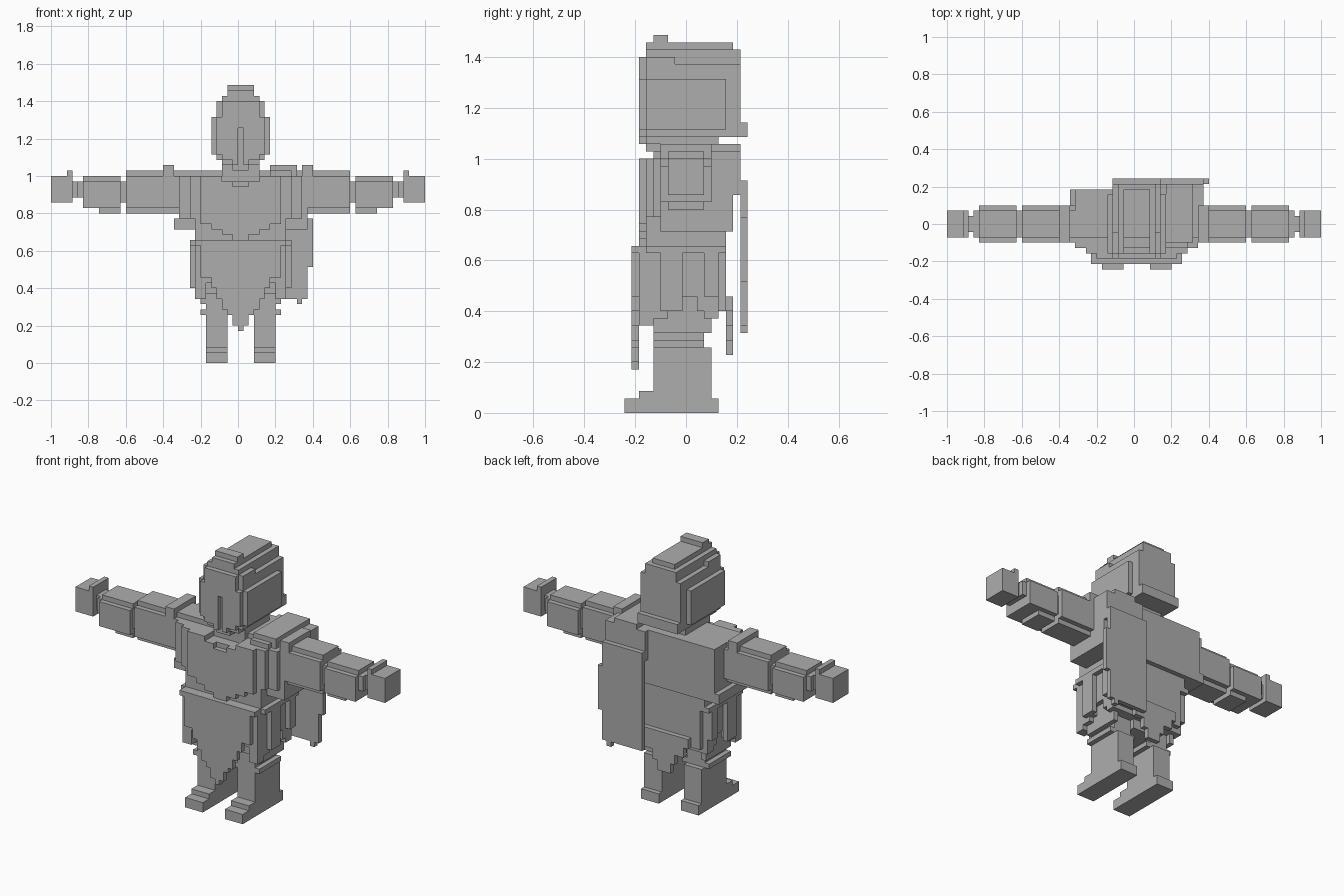
import bpy, bmesh, math

if "Cube" in bpy.data.objects:
    bpy.data.objects.remove(bpy.data.objects["Cube"])

U = 1 / 35          # edge length of one block
Y_SHIFT = -0.5      # blocks are offset by half a block in depth

grey = bpy.data.materials.new("plain_grey")
grey.diffuse_color = (0.42, 0.42, 0.42, 1)
grey.use_nodes = True
grey.node_tree.nodes["Principled BSDF"].inputs["Base Color"].default_value = grey.diffuse_color


def cells(boxes):
    """Blocks filled by boxes given as (x0, x1, y0, y1, z0, z1)."""
    return {(x, y, z) for x0, x1, y0, y1, z0, z1 in boxes
            for x in range(x0, x1) for y in range(y0, y1) for z in range(z0, z1)}


def part(name, boxes, cut=(), mirror=None):
    """Outer skin of the filled blocks; mirror is the sum of two mirrored x edges."""
    filled = cells(boxes) - cells(cut)
    if mirror is not None:
        filled |= {(mirror - 1 - x, y, z) for x, y, z in filled}
    bm = bmesh.new()
    verts = {}

    def corner(p):
        if p not in verts:
            verts[p] = bm.verts.new((p[0] * U, (p[1] + Y_SHIFT) * U, p[2] * U))
        return verts[p]

    for c in filled:
        for axis in range(3):
            a, b = (axis + 1) % 3, (axis + 2) % 3
            for side in (0, 1):
                n = list(c)
                n[axis] += 1 if side else -1
                if tuple(n) in filled:
                    continue
                ring = []
                for i, j in ((0, 0), (1, 0), (1, 1), (0, 1)):
                    p = list(c)
                    p[axis] += side
                    p[a] += i
                    p[b] += j
                    ring.append(corner(tuple(p)))
                bm.faces.new(ring if side else ring[::-1])
    bmesh.ops.dissolve_limit(bm, angle_limit=math.radians(1),
                             verts=bm.verts[:], edges=bm.edges[:])
    me = bpy.data.meshes.new(name)
    bm.to_mesh(me)
    bm.free()
    me.materials.append(grey)
    ob = bpy.data.objects.new(name, me)
    bpy.context.collection.objects.link(ob)
    return ob


# Boots and legs
part("boots", [(3, 7, -8, 5, 0, 2), (3, 7, -6, 4, 2, 3), (3, 7, -4, 4, 3, 9)], mirror=1)
part("knee_cuffs", [(2, 8, -4, 3, 9, 10)], mirror=1)
part("thighs", [(3, 7, -4, 3, 10, 16)], mirror=1)

# Skirt, open above each leg
part("skirt",
     [(-8, 9, -5, 5, 13, 23), (-7, 8, -6, 6, 14, 23), (-8, 9, -6, -4, 12, 23),
      (-7, 8, -4, 4, 11, 13)],
     cut=[(3, 7, -6, 5, 10, 13), (-6, -2, -6, 5, 10, 13),
          (-8, -7, -2, 3, 11, 14), (8, 9, -2, 3, 11, 14),
          (-8, -7, -1, 2, 14, 16), (8, 9, -1, 2, 14, 16),
          (4, 7, -6, -5, 13, 15), (-6, -3, -6, -5, 13, 15)])
part("side_panels", [(9, 10, -3, 0, 14, 22), (9, 10, 3, 5, 16, 22)], mirror=1)

# Pointed flaps in front and behind
part("front_flap", [(0, 8, -7, -6, 16, 22), (0, 6, -7, -6, 14, 16), (0, 5, -7, -6, 12, 14),
                    (0, 4, -7, -6, 10, 12), (0, 3, -7, -6, 9, 10), (0, 2, -7, -6, 7, 9),
                    (0, 1, -7, -6, 6, 7)], mirror=1)
part("back_flap", [(0, 6, 6, 7, 14, 16), (0, 5, 6, 7, 12, 14), (0, 3, 6, 7, 10, 12),
                   (0, 2, 6, 7, 8, 10)], mirror=1)
part("belt", [(-9, 10, -5, 6, 22, 23), (-8, 9, -7, 6, 22, 23)])

# Torso and stepped breastplate
part("torso", [(-8, 9, -5, 6, 23, 27), (-8, 9, -5, 7, 25, 35), (-11, 12, -4, 7, 27, 35),
               (-11, 12, -2, 7, 35, 36)],
     cut=[(-3, 4, -5, -3, 34, 36)])
part("breastplate", [(0, 8, -6, -5, 26, 35), (0, 6, -6, -5, 25, 26),
                     (0, 4, -6, -5, 24, 25), (0, 2, -6, -5, 23, 24)],
     cut=[(0, 4, -6, -5, 34, 35), (0, 2, -6, -5, 33, 34)], mirror=1)
part("chest_sides", [(8, 10, -5, -4, 27, 35)], mirror=1)
part("shoulder_skirts", [(8, 13, -3, 7, 25, 27)], mirror=1)
part("shoulder_strap", [(6, 11, -3, 8, 35, 37), (6, 10, -4, -3, 33, 36),
                        (12, 13, -3, 7, 27, 36)])

# Cape over one shoulder
part("cape", [(4, 14, 8, 9, 18, 27), (4, 13, 8, 9, 27, 32), (4, 13, 8, 9, 12, 18),
              (11, 12, 8, 9, 11, 12), (4, 13, 7, 8, 30, 36)])

# Arms
part("pauldrons", [(12, 14, -3, 4, 35, 37)], mirror=0)
part("upper_arms", [(11, 21, -3, 4, 29, 35), (11, 21, -2, 3, 28, 36)], mirror=0)
part("elbows", [(20, 23, -2, 3, 30, 34)], mirror=0)
part("forearms", [(22, 29, -3, 4, 29, 34), (22, 29, -2, 3, 29, 35),
                  (22, 26, -2, 3, 28, 29)], mirror=0)
part("wrists", [(29, 30, -2, 3, 31, 34), (29, 31, -1, 2, 31, 34)], mirror=0)
part("hands", [(31, 35, -2, 3, 30, 35), (31, 32, -2, 3, 35, 36)], mirror=0)

# Neck and helmet
part("neck", [(-3, 4, -3, 5, 35, 38)])
part("helmet", [(-4, 5, -5, 8, 38, 48), (-3, 4, -5, 8, 48, 50), (-2, 3, -4, 7, 50, 51),
                (-4, 5, 8, 9, 38, 40)])
part("crest", [(-2, 3, -4, -2, 50, 52), (-2, 3, -5, -4, 49, 51)])
part("cheek_plates", [(5, 6, -5, 6, 39, 46), (1, 5, -6, -5, 39, 46),
                      (1, 4, -6, -5, 38, 39), (1, 2, -6, -5, 37, 38)], mirror=1)
part("chin", [(-3, 4, -5, -3, 37, 38), (-1, 2, -5, -3, 36, 37)])
part("brow_plate", [(-3, 4, -6, -5, 43, 49)], cut=[(0, 1, -6, -5, 43, 44)])
part("temple_ridges", [(4, 5, -5, -1, 47, 49)], mirror=1)
